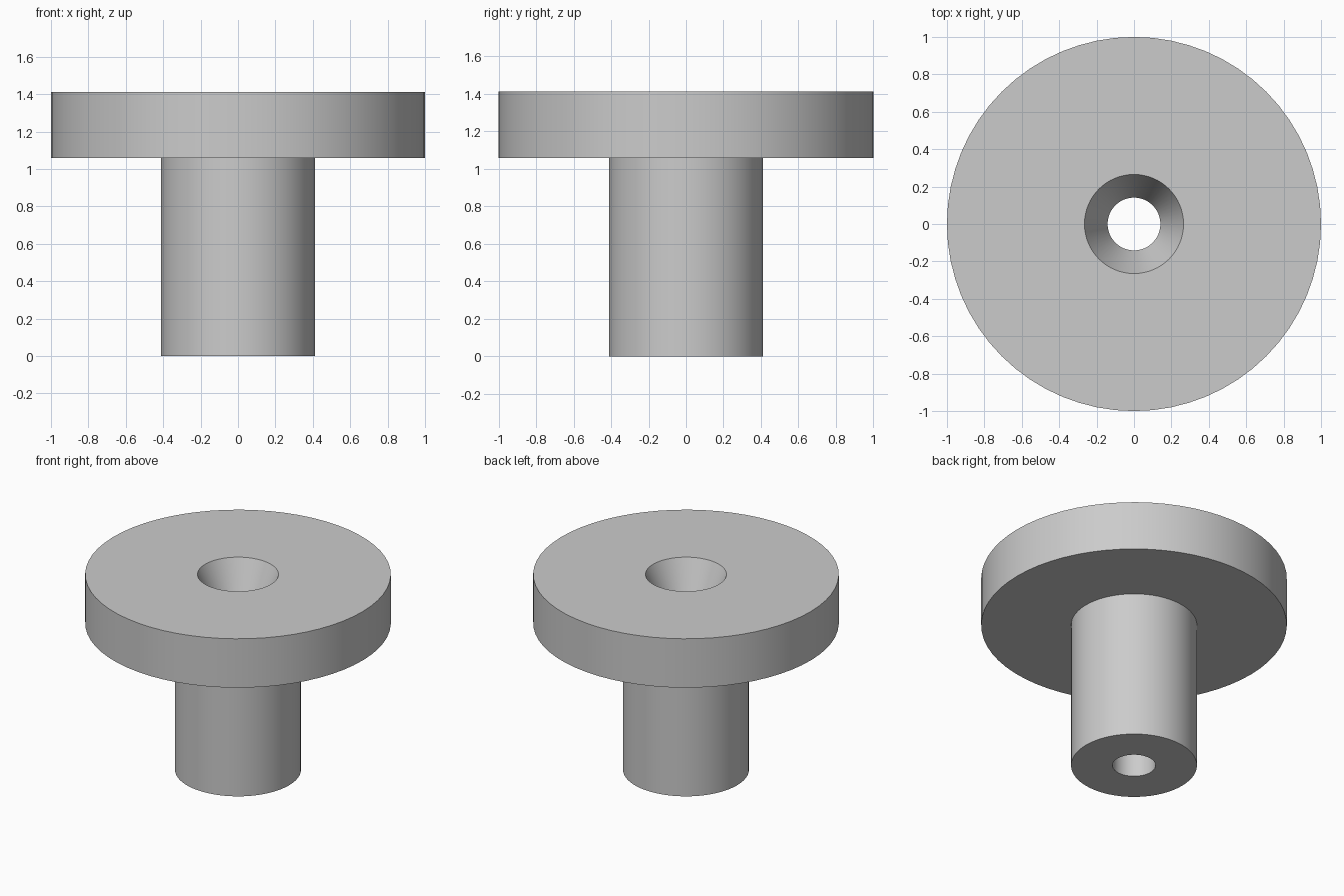
import bpy
import bmesh
import math

SEGMENTS = 64

# Remove the default object
cube = bpy.data.objects.get("Cube")
if cube:
    bpy.data.objects.remove(cube, do_unlink=True)

# Plain grey material
grey = bpy.data.materials.new("light grey")
grey.use_nodes = True
colour = (0.6, 0.6, 0.6, 1)
grey.diffuse_color = colour
grey.node_tree.nodes["Principled BSDF"].inputs["Base Color"].default_value = colour

# Main dimensions
flange_radius, shaft_radius = 1.0, 0.412
bore_radius, countersink_radius = 0.141, 0.265
shaft_height, total_height = 1.059, 1.412
countersink_depth = 0.28


def lathe(name, profile, material):
    """Revolve a closed (radius, height) profile around the z axis."""
    bm = bmesh.new()
    rings = []
    for i in range(SEGMENTS):
        a = 2 * math.pi * i / SEGMENTS
        rings.append([bm.verts.new((r * math.cos(a), r * math.sin(a), z))
                      for r, z in profile])
    count = len(profile)
    for i, ring in enumerate(rings):
        after = rings[(i + 1) % SEGMENTS]
        for j in range(count):
            k = (j + 1) % count
            bm.faces.new((ring[j], after[j], after[k], ring[k]))
    bmesh.ops.recalc_face_normals(bm, faces=bm.faces)
    mesh = bpy.data.meshes.new(name)
    bm.to_mesh(mesh)
    bm.free()
    mesh.materials.append(material)
    obj = bpy.data.objects.new(name, mesh)
    bpy.context.collection.objects.link(obj)
    bpy.ops.object.select_all(action="DESELECT")
    obj.select_set(True)
    bpy.context.view_layer.objects.active = obj
    bpy.ops.object.shade_smooth_by_angle(angle=math.radians(20))
    return obj


# Shaft, wide flange and countersunk through hole in one turned part
lathe("flanged_bushing", [
    (bore_radius, 0),
    (shaft_radius, 0),
    (shaft_radius, shaft_height),
    (flange_radius, shaft_height),
    (flange_radius, total_height),
    (countersink_radius, total_height),
    (bore_radius, total_height - countersink_depth),
], grey)
